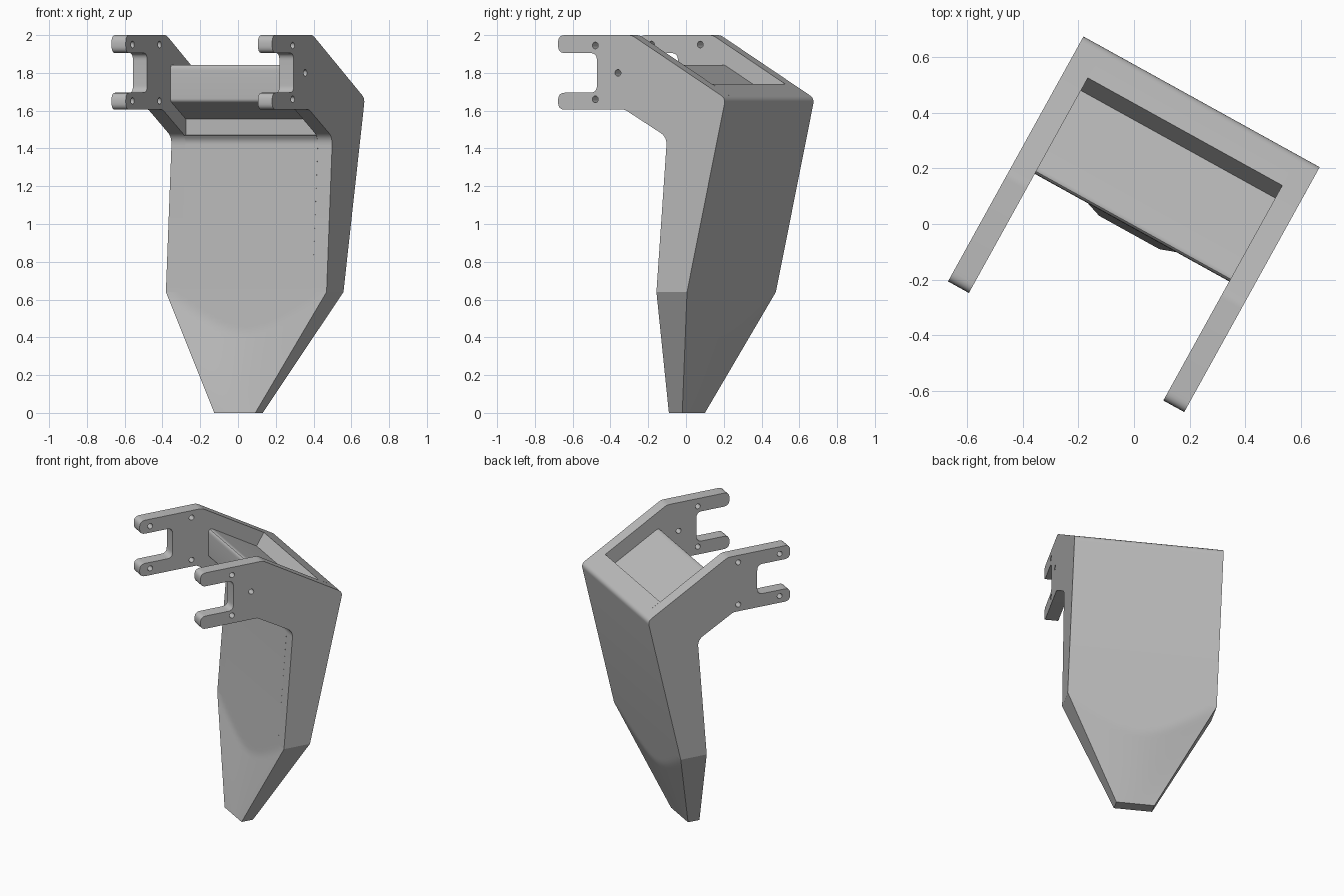
import bpy, bmesh, math
from mathutils import Matrix, Vector

if "Cube" in bpy.data.objects:
    bpy.data.objects.remove(bpy.data.objects["Cube"], do_unlink=True)

GREY = (0.5, 0.5, 0.5, 1)
mat = bpy.data.materials.new("plain grey")
mat.use_nodes = True
mat.diffuse_color = GREY
mat.node_tree.nodes["Principled BSDF"].inputs["Base Color"].default_value = GREY

# Model axes: U across the arms, V towards the back, Z up
ANG = math.radians(-28.95)
U = Vector((math.cos(ANG), math.sin(ANG), 0))
V = Vector((-math.sin(ANG), math.cos(ANG), 0))
Z = Vector((0, 0, 1))
HALF, INNER = 0.486, 0.40      # outer and inner arm faces
WAIST = 0.64                   # height where the taper starts
BACK, FRONT = 0.275, 0.09      # depth at the waist


def finish(name, bm):
    """Weld, orient and shade a bmesh as a new object."""
    bmesh.ops.remove_doubles(bm, verts=bm.verts, dist=0.0002)
    bmesh.ops.recalc_face_normals(bm, faces=bm.faces)
    me = bpy.data.meshes.new(name)
    bm.to_mesh(me)
    bm.free()
    me.materials.clear()
    me.materials.append(mat)
    ob = bpy.data.objects.new(name, me)
    bpy.context.collection.objects.link(ob)
    bpy.ops.object.select_all(action='DESELECT')
    ob.select_set(True)
    bpy.context.view_layer.objects.active = ob
    bpy.ops.object.shade_smooth_by_angle(angle=math.radians(28))
    return ob


def rounded(points, steps=6):
    """Turn (v, z, radius) corners into a rounded outline."""
    out = []
    for i, (v, z, r) in enumerate(points):
        p = Vector((v, z))
        if not r:
            out.append(p)
            continue
        a, b = (p + r * (Vector(points[j][:2]) - p).normalized()
                for j in (i - 1, (i + 1) % len(points)))
        for k in range(steps + 1):
            t = k / steps
            out.append(a * (1 - t) ** 2 + p * 2 * t * (1 - t) + b * t * t)
    return out


def circle(v, z, r=0.018, n=16):
    return [Vector((v + r * math.cos(2 * math.pi * k / n),
                    z + r * math.sin(2 * math.pi * k / n))) for k in range(n)]


def slab(name, loops, u0, u1):
    """Filled side profile, with holes, spanning u0 to u1."""
    cu = bpy.data.curves.new(name + "_profile", 'CURVE')
    cu.dimensions = '2D'
    cu.fill_mode = 'BOTH'
    cu.extrude = (u1 - u0) / 2
    for loop in loops:
        sp = cu.splines.new('POLY')
        sp.points.add(len(loop) - 1)
        for pt, co in zip(sp.points, loop):
            pt.co = (co.x, co.y, 0, 1)
        sp.use_cyclic_u = True
    tmp = bpy.data.objects.new(name + "_profile", cu)
    bpy.context.collection.objects.link(tmp)
    bpy.context.view_layer.update()
    me = bpy.data.meshes.new_from_object(
        tmp.evaluated_get(bpy.context.evaluated_depsgraph_get()))
    bm = bmesh.new()
    bm.from_mesh(me)
    bpy.data.objects.remove(tmp, do_unlink=True)
    bpy.data.curves.remove(cu)
    bpy.data.meshes.remove(me)
    frame = Matrix((V, Z, U)).transposed().to_4x4()
    bm.transform(Matrix.Translation(U * (u0 + u1) / 2) @ frame)
    return finish(name, bm)


# Forked side arms, running down to the waist
arm = rounded([
    (BACK, WAIST, 0), (0.508, 1.665, 0.03), (-0.06, 2.0, 0.02),
    (-0.505, 2.0, 0.04), (-0.505, 1.905, 0.04), (-0.27, 1.905, 0.04),
    (-0.27, 1.695, 0.04), (-0.505, 1.695, 0.04), (-0.505, 1.605, 0.04),
    (-0.10, 1.605, 0.01), (0.154, 1.46, 0.045), (FRONT, WAIST, 0)])
right_holes = [(-0.28, 1.945), (-0.143, 1.8), (-0.28, 1.66)]
left_holes = [(v, z) for v in (-0.43, -0.135) for z in (1.95, 1.652)]
slab("arm_three_holes", [arm] + [circle(*h) for h in right_holes], INNER, HALF)
slab("arm_four_holes", [arm] + [circle(*h) for h in left_holes], -HALF, -INNER)

# Central body with sunken shelf and front crossbar
body = rounded([
    (BACK, WAIST, 0), (0.508, 1.665, 0.03), (0.38, 1.741, 0),
    (0.328, 1.655, 0), (-0.015, 1.858, 0.045), (-0.015, 1.65, 0.015),
    (0.154, 1.555, 0), (0.154, 1.472, 0), (0.132, 1.468, 0),
    (0.152, 1.44, 0.02), (FRONT, WAIST, 0)])
slab("body", [body], -INNER, INNER)


# Tapered foot: flat panels run down to an arc, then blend to the tip
def depth(s, z, waist, slope, tip):
    arc = 0.43 + (WAIST - 0.43) * s * s
    at_arc = waist + slope * (arc - WAIST)
    if z >= arc:
        return waist + slope * (z - WAIST)
    return tip + (at_arc - tip) * z / arc


ROWS, COLS = 24, 24
bm = bmesh.new()
rings = []
for i in range(ROWS + 1):
    z = WAIST * i / ROWS
    w = 0.124 + (HALF - 0.124) * i / ROWS
    ss = [2 * k / COLS - 1 for k in range(COLS + 1)]
    ring = [(s, depth(s, z, FRONT, 0.078, -0.035)) for s in ss]
    ring += [(s, depth(s, z, BACK, 0.227, 0.046)) for s in reversed(ss)]
    rings.append([bm.verts.new(U * s * w + V * v + Z * z) for s, v in ring])
for low, high in zip(rings, rings[1:]):
    for k in range(len(low)):
        j = (k + 1) % len(low)
        bm.faces.new((low[k], low[j], high[j], high[k]))
bm.faces.new(rings[0])
bm.faces.new(rings[-1])
finish("tapered_foot", bm)
